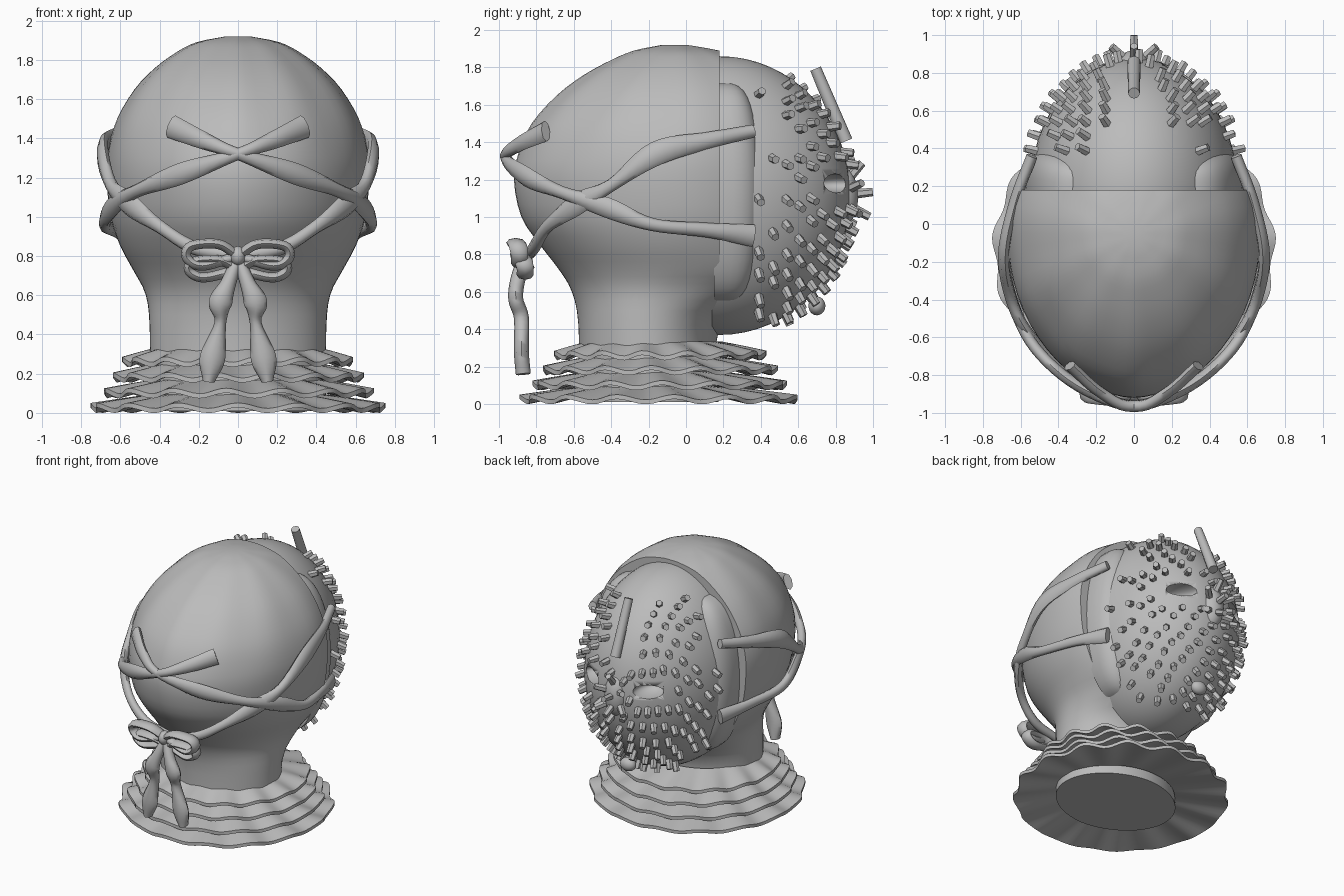
import bpy, bmesh, random
from math import sin, cos, pi, radians, copysign
from mathutils import Vector, Matrix

random.seed(4)
if "Cube" in bpy.data.objects:
    bpy.data.objects.remove(bpy.data.objects["Cube"])

GREY = (0.5, 0.5, 0.5, 1)
grey = bpy.data.materials.new("plain_grey")
grey.use_nodes = True
grey.diffuse_color = GREY
grey.node_tree.nodes["Principled BSDF"].inputs["Base Color"].default_value = GREY


def finish(name, bm, angle=40):
    bmesh.ops.recalc_face_normals(bm, faces=bm.faces[:])
    mesh = bpy.data.meshes.new(name)
    bm.to_mesh(mesh)
    bm.free()
    mesh.materials.append(grey)
    obj = bpy.data.objects.new(name, mesh)
    bpy.context.collection.objects.link(obj)
    bpy.ops.object.select_all(action='DESELECT')
    bpy.context.view_layer.objects.active = obj
    obj.select_set(True)
    bpy.ops.object.shade_smooth_by_angle(angle=radians(angle))
    return obj


def loft(bm, rings, closed=False):
    """Skin equal rings of points; cap the ends unless closed."""
    rows = [[bm.verts.new(p) for p in ring] for ring in rings]
    n = len(rows[0])
    pairs = list(zip(rows, rows[1:] + rows[:1])) if closed else list(zip(rows, rows[1:]))
    for a, b in pairs:
        for i in range(n):
            j = (i + 1) % n
            bm.faces.new((a[i], a[j], b[j], b[i]))
    if not closed:
        bm.faces.new(rows[0])
        bm.faces.new(rows[-1])


def cut_flat(bm, y, direction):
    """Slice off everything beyond y and close the opening."""
    cut = bmesh.ops.bisect_plane(bm, geom=bm.verts[:] + bm.edges[:] + bm.faces[:],
                                 plane_co=(0, y, 0), plane_no=(0, direction, 0), clear_outer=True)
    rim = [e for e in cut["geom_cut"] if isinstance(e, bmesh.types.BMEdge)]
    bmesh.ops.contextual_create(bm, geom=rim)


def spline(keys, steps=6):
    """Catmull-Rom curve through tuples of any length."""
    keys = [Vector(k) for k in keys]
    pts = [keys[0] * 2 - keys[1]] + keys + [keys[-1] * 2 - keys[-2]]
    out = []
    for a, b, c, d in zip(pts, pts[1:], pts[2:], pts[3:]):
        for s in range(steps):
            t = s / steps
            out.append(0.5 * (2 * b + (c - a) * t + (2 * a - 5 * b + 4 * c - d) * t * t
                              + (3 * b - a - 3 * c + d) * t ** 3))
    return out + [keys[-1]]


def power(v, e):
    return copysign(abs(v) ** e, v)


def ellipsoid(bm, centre, radii):
    m = Matrix.Translation(centre) @ Matrix.Diagonal((*radii, 1))
    bmesh.ops.create_uvsphere(bm, u_segments=48, v_segments=32, radius=1, matrix=m)


def ribbon(bm, keys, outward, thick, flip, across=None):
    """Flattened tube along keys of x, y, z, half-width."""
    path = spline([(k[0] * flip, *k[1:]) for k in keys])
    pts = [Vector(p[:3]) for p in path]
    rings = []
    for i, p in enumerate(pts):
        tan = (pts[min(i + 1, len(pts) - 1)] - pts[max(i - 1, 0)]).normalized()
        side = across or tan.cross(outward(p)).normalized()
        normal = side.cross(tan).normalized()
        w = path[i][3]
        rings.append([p + side * w * cos(a) + normal * thick * sin(a)
                      for a in (k * pi / 4 for k in range(8))])
    loft(bm, rings)


def radial(p):
    return Vector((p.x, p.y + 0.1, 0.25 * (p.z - 1.1))).normalized()


def backward(p):
    return Vector((0, -1, 0))


# Hood and neck: height, half width, back edge, centre, front radius; cut flat at the face
FACE_Y = 0.18
profile = [(0.01, 0.45, -0.57, -0.2, 0.375), (0.42, 0.45, -0.575, -0.2, 0.38),
           (0.6, 0.47, -0.61, -0.12, 0.6), (0.72, 0.53, -0.68, -0.05, 0.75),
           (0.85, 0.6, -0.78, -0.05, 0.75), (1.0, 0.65, -0.88, -0.05, 0.75),
           (1.2, 0.67, -0.92, -0.05, 0.75), (1.35, 0.66, -0.89, -0.05, 0.75),
           (1.5, 0.615, -0.82, -0.05, 0.72), (1.65, 0.525, -0.685, -0.05, 0.66),
           (1.76, 0.42, -0.54, -0.05, 0.54), (1.84, 0.31, -0.395, -0.05, 0.39),
           (1.89, 0.21, -0.275, -0.05, 0.23), (1.92, 0.06, -0.13, -0.05, 0.06)]
rings = []
for z, rx, back, mid, front in spline(profile, 3):
    fold = 0.012 * max(0, min(1, (z - 1.2) / 0.5))
    ring = []
    for k in range(64):
        a = 2 * pi * k / 64
        r = 1 + fold * sin(11 * a)
        depth = front if sin(a) > 0 else mid - back
        ring.append((power(cos(a), 1.08) * rx * r, mid + sin(a) * r * depth, z))
    rings.append(ring)
bm = bmesh.new()
loft(bm, rings)
cut_flat(bm, FACE_Y, 1)
finish("hood", bm)

# Face mask: half ellipsoid with two eye holes
CENTRE, RADII = Vector((0, FACE_Y, 1.115)), Vector((0.55, 0.7, 0.745))


def mask_point(x, z):
    u, w = x / RADII.x, (z - CENTRE.z) / RADII.z
    return Vector((x, FACE_Y + RADII.y * max(0, 1 - u * u - w * w) ** 0.5, z))


bm = bmesh.new()
ellipsoid(bm, CENTRE, RADII)
cut_flat(bm, 0.14, -1)
mask = finish("face_mask", bm)
bm = bmesh.new()
for s in (-1, 1):
    ellipsoid(bm, mask_point(s * 0.24, 1.18), (0.1, 0.14, 0.05))
cutter = finish("eye_cutter", bm)
cutter.hide_render = True
mod = mask.modifiers.new("eyes", 'BOOLEAN')
mod.operation, mod.object, mod.solver = 'DIFFERENCE', cutter, 'EXACT'
bpy.context.view_layer.objects.active = mask
bpy.ops.object.modifier_apply(modifier="eyes")
bpy.data.objects.remove(cutter)

# Low nose in the middle of the mask
NOSE, NOSE_SIZE = Vector((0, 0.83, 1.11)), Vector((0.09, 0.09, 0.16))
bm = bmesh.new()
ellipsoid(bm, NOSE, NOSE_SIZE)
finish("nose", bm)

# Rounded side panels beside the mask, kept outside the middle of the face
bm = bmesh.new()
for s in (-1, 1):
    rings = []
    for k in range(1, 24):
        t = pi * k / 24
        size = sin(t) ** 0.6
        rings.append([(s * (0.36 + 0.22 * size * power(cos(a), 0.7)) * (0.7 + 0.3 * size),
                       FACE_Y + 0.23 * size * power(sin(a), 0.7), 1.13 + 0.59 * cos(t))
                      for a in (2 * pi * j / 32 for j in range(32))])
    loft(bm, rings)
cut_flat(bm, 0.15, -1)
finish("side_panels", bm)


# Short pegs scattered over the mask and nose
def peg(bm, base, normal, radius, length, sides=6):
    m = (Matrix.Translation(base + normal * (length / 2 - 0.015))
         @ normal.to_track_quat('Z', 'Y').to_matrix().to_4x4())
    bmesh.ops.create_cone(bm, cap_ends=True, segments=sides, radius1=radius,
                          radius2=radius * 0.85, depth=length, matrix=m)


bm = bmesh.new()
for ring in range(11):
    tilt = 0.12 + ring * 0.115
    count = max(5, round(2 * pi * sin(tilt) / 0.2))
    for k in range(count):
        a = 2 * pi * (k + 0.5 * (ring % 2)) / count + random.uniform(-0.04, 0.04)
        d = Vector((sin(tilt) * cos(a), cos(tilt), sin(tilt) * sin(a)))
        p = CENTRE + d * RADII
        x, z = abs(p.x), p.z
        forehead = z > 1.36 and (x < 0.13 or x > 0.42)
        eye = ((x - 0.24) / 0.14) ** 2 + ((z - 1.18) / 0.09) ** 2 < 1
        sparse = ring > 8 and random.random() < 0.4
        if forehead or eye or sparse or ring < 1 or z > 1.74 or z < 0.47:
            continue
        normal = Vector((d.x / RADII.x, d.y / RADII.y, d.z / RADII.z)).normalized()
        lean = (normal + Vector((0, 0, -0.35))).normalized()
        peg(bm, p, lean, 0.026, random.uniform(0.065, 0.08))
for x, z in ((0, 0.1), (0, -0.45), (0.7, 0.3), (-0.7, 0.3), (0.7, -0.4), (-0.7, -0.4), (0, 0.75)):
    d = Vector((x, (1 - x * x - z * z) ** 0.5, z))
    peg(bm, NOSE + d * NOSE_SIZE, d, 0.026, 0.095)
finish("mask_pegs", bm, 30)

# Long forehead rod and chin bead
bm = bmesh.new()
low, high = Vector((0, 0.85, 1.42)), Vector((0, 0.69, 1.8))
peg(bm, low, (high - low).normalized(), 0.036, 0.42, 12)
finish("forehead_rod", bm)
bm = bmesh.new()
ellipsoid(bm, (0, 0.7, 0.525), (0.06, 0.045, 0.05))
finish("chin_bead", bm)

# Straps around the hood, crossing behind, mirrored left and right
upper = [(0.54, 0.36, 1.46, 0.035), (0.63, 0.12, 1.41, 0.045), (0.69, -0.16, 1.34, 0.065),
         (0.65, -0.4, 1.17, 0.035), (0.56, -0.58, 1.07, 0.06), (0.4, -0.74, 0.95, 0.035),
         (0.22, -0.81, 0.84, 0.035), (0.0, -0.84, 0.8, 0.03)]
lower = [(0.54, 0.36, 0.9, 0.06), (0.62, 0.12, 0.93, 0.04), (0.68, -0.18, 0.96, 0.035),
         (0.64, -0.42, 1.05, 0.055), (0.52, -0.66, 1.13, 0.035), (0.29, -0.86, 1.22, 0.055),
         (0.0, -0.965, 1.32, 0.03), (-0.18, -0.89, 1.39, 0.045), (-0.34, -0.75, 1.46, 0.06)]
bm = bmesh.new()
for s in (-1, 1):
    ribbon(bm, upper, radial, 0.03, s)
    ribbon(bm, lower, radial, 0.03, s)
finish("straps", bm, 60)

# Bow: two loops a side, a knot and two twisted tails
loop = [(0.0, -0.88, 0.8, 0.04), (0.1, -0.91, 0.86, 0.05), (0.24, -0.9, 0.85, 0.05),
        (0.26, -0.89, 0.79, 0.045), (0.18, -0.89, 0.75, 0.045), (0.0, -0.88, 0.8, 0.03)]
small_loop = [(x * 0.95, y + 0.03, z * 0.8 + 0.09, w) for x, y, z, w in loop]
tail = [(0.0, -0.86, 0.79, 0.03), (0.05, -0.9, 0.66, 0.04), (0.09, -0.91, 0.56, 0.06),
        (0.09, -0.88, 0.46, 0.03), (0.13, -0.88, 0.28, 0.065), (0.15, -0.87, 0.16, 0.03)]
bm = bmesh.new()
for s in (-1, 1):
    ribbon(bm, loop, None, 0.025, s, Vector((0, 1, 0)))
    ribbon(bm, small_loop, None, 0.025, s, Vector((0, 1, 0)))
    ribbon(bm, tail, backward, 0.04, s)
ellipsoid(bm, (0, -0.89, 0.8), (0.04, 0.05, 0.05))
finish("bow", bm, 60)

# Four wavy ruffles around the neck
bm = bmesh.new()
for i, (rx, ry, z) in enumerate([(0.74, 0.735, 0.025), (0.68, 0.67, 0.1),
                                 (0.63, 0.62, 0.18), (0.58, 0.56, 0.26)]):
    rings = []
    for k in range(144):
        a = 2 * pi * k / 144
        wave = sin(15 * a + i * 1.3)
        section = []
        for t, dz in ((0, 0.015), (0.5, 0.015), (1, 0.012), (1, -0.012), (0.5, -0.015), (0, -0.015)):
            r = 1 + 0.02 * wave * t
            x = (0.41 + (rx - 0.41) * t) * r * cos(a)
            y = -0.17 + 0.03 * t + (0.36 + (ry - 0.36) * t) * r * sin(a)
            section.append((x, y, max(0, z + 0.06 * (1 - t) + 0.014 * wave * t + dz)))
        rings.append(section)
    loft(bm, rings, closed=True)
finish("neck_ruffles", bm, 50)
